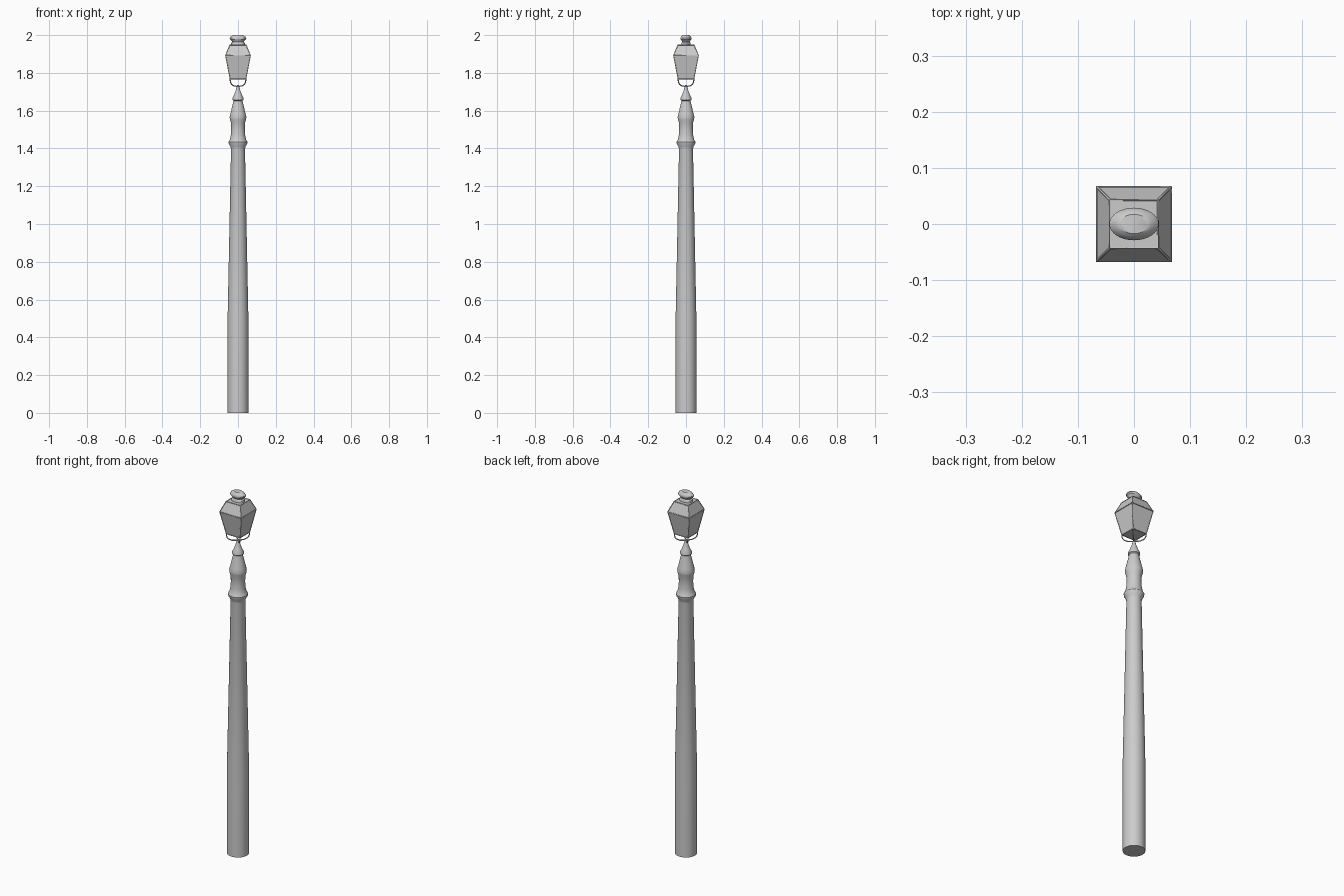
import bpy, bmesh, math
from mathutils import Vector

if "Cube" in bpy.data.objects:
    bpy.data.objects.remove(bpy.data.objects["Cube"])


def finish(name, bm, smooth=True):
    bmesh.ops.recalc_face_normals(bm, faces=bm.faces)
    me = bpy.data.meshes.new(name)
    bm.to_mesh(me)
    bm.free()
    ob = bpy.data.objects.new(name, me)
    bpy.context.collection.objects.link(ob)
    if smooth:
        bpy.ops.object.select_all(action='DESELECT')
        ob.select_set(True)
        bpy.context.view_layer.objects.active = ob
        bpy.ops.object.shade_smooth_by_angle(angle=math.radians(35))
    return ob


def loft(name, profile, n, squash=1.0, phase=0.0, smooth=True):
    """Stack n-sided rings of (radius, z) and cap both ends."""
    bm = bmesh.new()
    rings = []
    for r, z in profile:
        rings.append([bm.verts.new((r * math.cos(phase + math.tau * i / n),
                                    squash * r * math.sin(phase + math.tau * i / n), z))
                      for i in range(n)])
    for a, b in zip(rings, rings[1:]):
        for i in range(n):
            j = (i + 1) % n
            bm.faces.new((a[i], a[j], b[j], b[i]))
    bm.faces.new(rings[0])
    bm.faces.new(rings[-1])
    return finish(name, bm, smooth)


def square(name, profile):
    """Square loft from (half width, z)."""
    return loft(name, [(h * math.sqrt(2), z) for h, z in profile], 4,
                phase=math.pi / 4, smooth=False)


def rods(name, paths, radius):
    """Thin bars along point lists, joined in one curve object."""
    cu = bpy.data.curves.new(name, 'CURVE')
    cu.dimensions = '3D'
    cu.bevel_depth = radius
    cu.bevel_resolution = 1
    cu.use_fill_caps = True
    for path in paths:
        sp = cu.splines.new('POLY')
        sp.points.add(len(path) - 1)
        for p, co in zip(sp.points, path):
            p.co = (*co, 1)
    ob = bpy.data.objects.new(name, cu)
    bpy.context.collection.objects.link(ob)


# Turned post with collars and pointed tip
loft("post", [(.055, 0), (.055, .5), (.037, 1.395), (.040, 1.41), (.049, 1.425),
              (.050, 1.435), (.043, 1.447), (.038, 1.47), (.036, 1.50), (.037, 1.535),
              (.043, 1.553), (.044, 1.567), (.040, 1.585), (.035, 1.605), (.024, 1.652),
              (.030, 1.657), (.030, 1.665), (.021, 1.682), (.011, 1.71), (.004, 1.735)], 32)

# Lantern panes and roof
LOW, MID, TOP = (.042, 1.768), (.066, 1.893), (.043, 1.948)
square("lantern_glass", [LOW, MID])
square("lantern_roof", [MID, TOP])

# Bars along the lantern edges
corners = [(1, 1), (-1, 1), (-1, -1), (1, -1)]
bars = [[Vector((sx * h, sy * h, z)) for h, z in (LOW, MID, TOP)] for sx, sy in corners]
for h, z in (LOW, MID, TOP):
    bars.append([Vector((sx * h, sy * h, z)) for sx, sy in corners + corners[:1]])
rods("lantern_frame", bars, .002)

# Curved arms from the post tip to the lantern corners
arm = [(.042, 1.768), (.040, 1.750), (.034, 1.739), (.022, 1.731), (0, 1.728)]
rods("lantern_arms", [[(sx * h, sy * h, z) for h, z in arm] for sx, sy in corners], .003)

# Oval cap on the roof
loft("cap", [(.037, 1.946), (.036, 1.958), (.030, 1.964), (.034, 1.970), (.043, 1.977),
             (.044, 1.984), (.038, 1.992), (.031, 1.997), (.026, 2.0)], 32, squash=.66)
